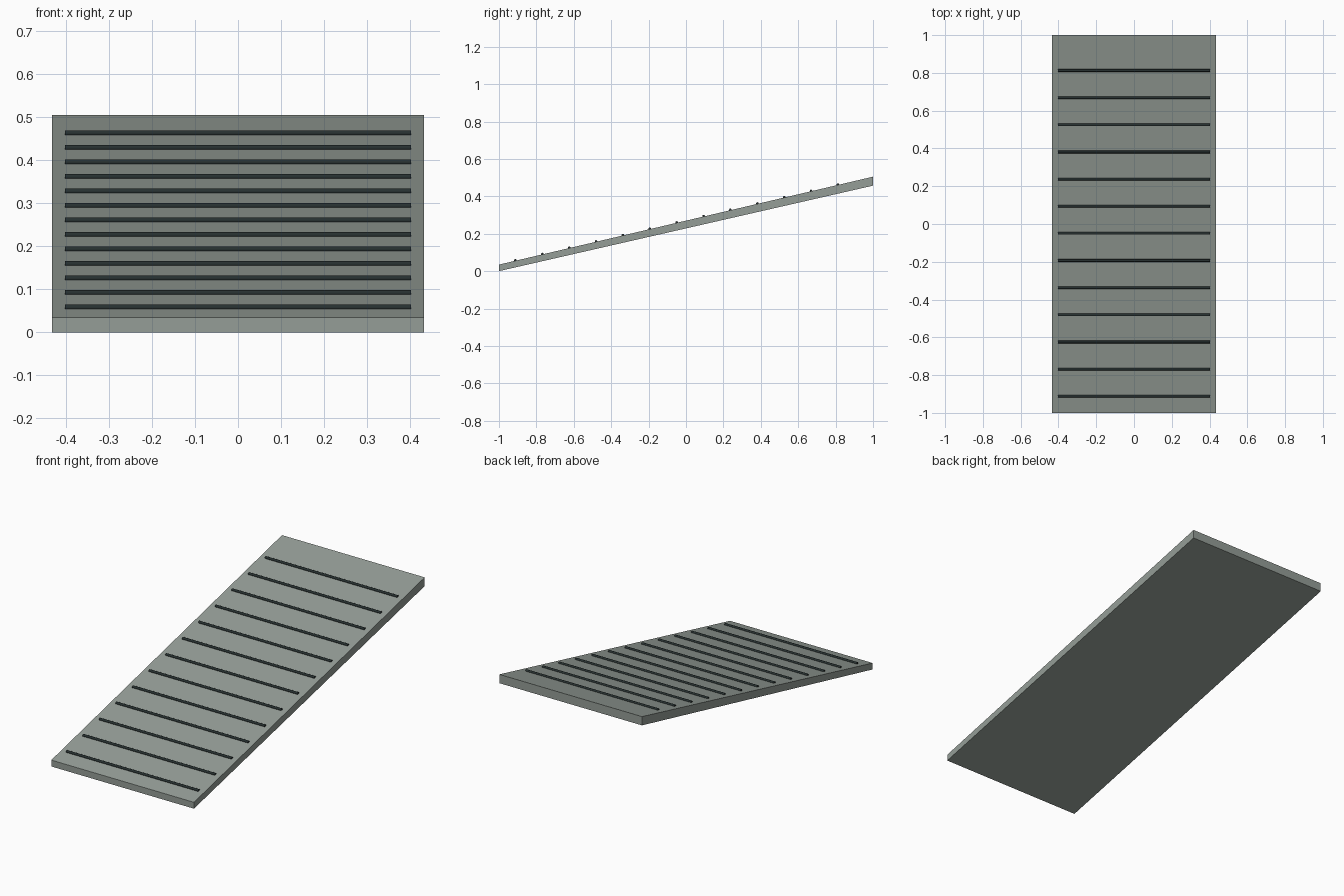
import bpy, bmesh, math
from mathutils import Matrix, Vector

if "Cube" in bpy.data.objects:
    bpy.data.objects.remove(bpy.data.objects["Cube"])

HALF_W = 0.433
FRONT_TOP, BACK_TOP, BACK_BOTTOM = 0.035, 0.505, 0.457
SLOPE = (BACK_TOP - FRONT_TOP) / 2


def material(name, rgb):
    m = bpy.data.materials.new(name)
    m.diffuse_color = (*rgb, 1)
    m.use_nodes = True
    m.node_tree.nodes["Principled BSDF"].inputs["Base Color"].default_value = m.diffuse_color
    return m


def add_object(name, bm, mat):
    bmesh.ops.recalc_face_normals(bm, faces=bm.faces)
    me = bpy.data.meshes.new(name)
    bm.to_mesh(me)
    bm.free()
    me.materials.append(mat)
    ob = bpy.data.objects.new(name, me)
    bpy.context.collection.objects.link(ob)
    return ob


deck_mat = material("deck_grey_green", (0.30, 0.34, 0.31))
grip_mat = material("grip_dark", (0.02, 0.03, 0.03))

# Sloping deck: side profile extruded across the width
bm = bmesh.new()
profile = [(-1, 0), (1, BACK_BOTTOM), (1, BACK_TOP), (-1, FRONT_TOP)]
face = bm.faces.new([bm.verts.new((-HALF_W, y, z)) for y, z in profile])
ext = bmesh.ops.extrude_face_region(bm, geom=[face])
bmesh.ops.translate(bm, vec=Vector((2 * HALF_W, 0, 0)),
                    verts=[v for v in ext["geom"] if isinstance(v, bmesh.types.BMVert)])
add_object("ramp_deck", bm, deck_mat)

# Thirteen round grip bars half sunk into the deck
for i in range(13):
    y = -0.912 + i * 0.1437
    z = FRONT_TOP + (y + 1) * SLOPE + 0.002
    bm = bmesh.new()
    bmesh.ops.create_cone(bm, cap_ends=True, segments=12, radius1=0.007, radius2=0.007,
                          depth=0.804,
                          matrix=Matrix.Translation((0, y, z)) @ Matrix.Rotation(math.pi / 2, 4, 'Y'))
    for f in bm.faces:
        f.smooth = len(f.verts) == 4
    for e in bm.edges:
        e.smooth = all(f.smooth for f in e.link_faces)
    add_object(f"grip_bar_{i + 1}", bm, grip_mat)
